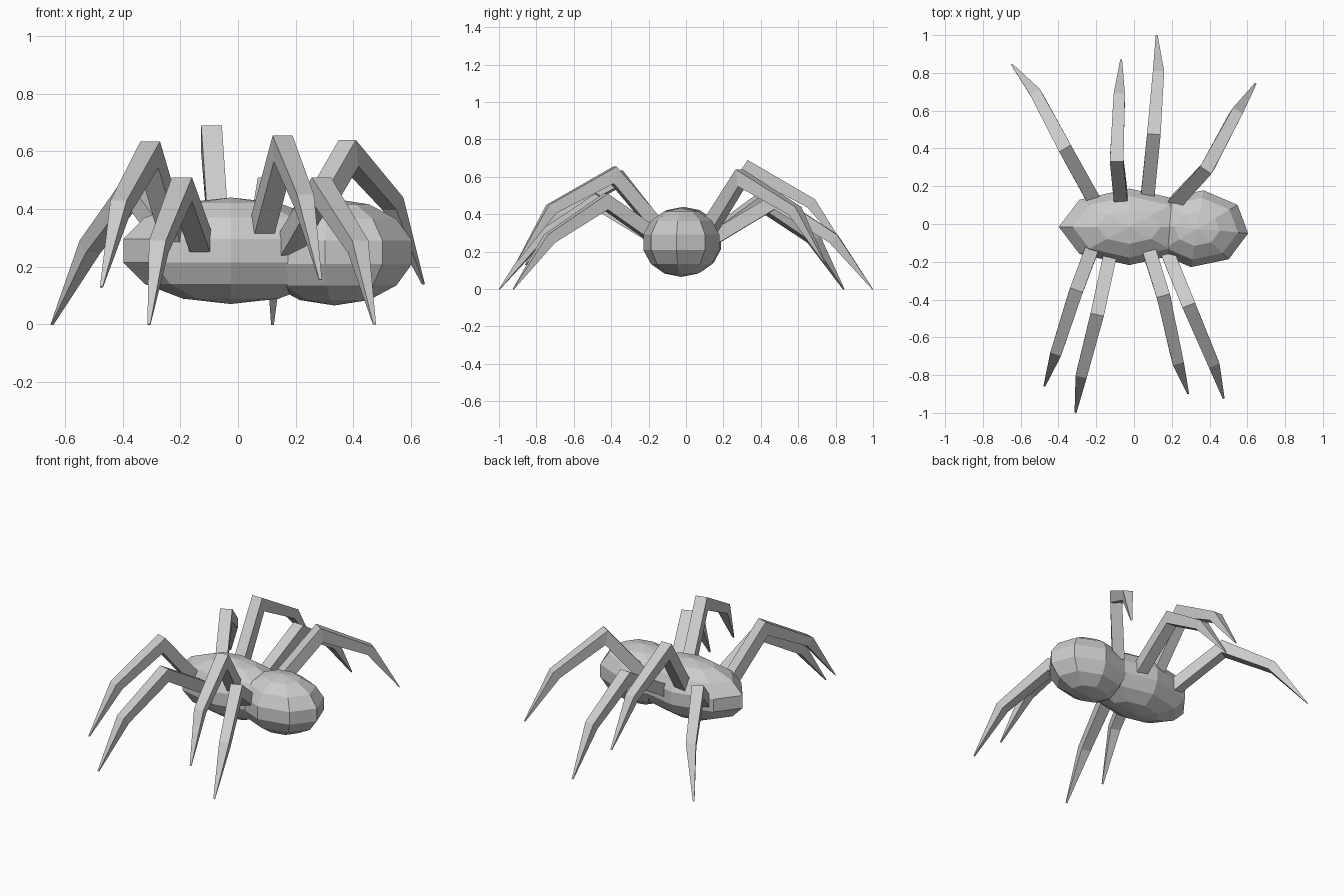
import bpy, bmesh, math
from mathutils import Vector, Matrix

if "Cube" in bpy.data.objects:
    bpy.data.objects.remove(bpy.data.objects["Cube"])


def make_object(name, bm):
    bmesh.ops.recalc_face_normals(bm, faces=bm.faces)
    mesh = bpy.data.meshes.new(name)
    bm.to_mesh(mesh)
    bm.free()
    obj = bpy.data.objects.new(name, mesh)
    bpy.context.collection.objects.link(obj)
    return obj


def body_part(name, center, radii, turn):
    # low-poly ellipsoid with 8 sides and 7 bands
    bm = bmesh.new()
    bmesh.ops.create_uvsphere(bm, u_segments=8, v_segments=7, radius=1)
    m = (Matrix.Translation(center) @ Matrix.Diagonal((*radii, 1))
         @ Matrix.Rotation(math.radians(turn), 4, 'Z'))
    bm.transform(m)
    return make_object(name, bm)


WIDTHS = (0.072, 0.072, 0.060, 0.010)
DEPTHS = (0.075, 0.072, 0.058, 0.008)


def leg(name, points):
    # square tapered tube; points trace the outer (upper) edge, root to tip
    p = [Vector(q) for q in points]
    p[0] -= (p[1] - p[0]).normalized() * 0.06
    flat = p[3] - p[0]
    side = Vector((-flat.y, flat.x, 0)).normalized()
    dirs = [(b - a).normalized() for a, b in zip(p, p[1:])]
    norms = [d.cross(side).normalized() for d in dirs]
    bm = bmesh.new()
    rings = []
    for i in range(4):
        a, b = norms[max(i - 1, 0)], norms[min(i, 2)]
        n = (a + b) / (1 + a.dot(b))
        if n.z < 0:
            n = -n
        s, drop = side * WIDTHS[i] / 2, n * DEPTHS[i]
        if i == 3:
            drop *= 0.5
        rings.append([bm.verts.new(v) for v in
                      (p[i] - s, p[i] + s, p[i] + s - drop, p[i] - s - drop)])
    for r0, r1 in zip(rings, rings[1:]):
        for k in range(4):
            j = (k + 1) % 4
            bm.faces.new((r0[k], r0[j], r1[j], r1[k]))
    bm.faces.new(rings[0])
    bm.faces.new(rings[-1])
    return make_object(name, bm)


# body
body_part("abdomen", (-0.025, -0.015, 0.255), (0.383, 0.208, 0.185), 0)
body_part("head", (0.335, -0.025, 0.250), (0.278, 0.210, 0.185), -7)

# legs: root, knee, ankle, tip
LEGS = {
    "back_leg_1": [(-0.22, 0.14, 0.32), (-0.365, 0.40, 0.51), (-0.525, 0.70, 0.29), (-0.647, 0.845, 0.0)],
    "back_leg_2": [(-0.072, 0.13, 0.40), (-0.092, 0.33, 0.69), (-0.078, 0.69, 0.48), (-0.068, 0.87, 0.19)],
    "back_leg_3": [(0.075, 0.17, 0.33), (0.105, 0.475, 0.51), (0.13, 0.81, 0.29), (0.12, 1.0, 0.0)],
    "back_leg_4": [(0.23, 0.12, 0.38), (0.38, 0.285, 0.64), (0.55, 0.60, 0.44), (0.645, 0.745, 0.14)],
    "front_leg_1": [(-0.23, -0.15, 0.38), (-0.305, -0.35, 0.635), (-0.415, -0.69, 0.43), (-0.475, -0.86, 0.13)],
    "front_leg_2": [(-0.13, -0.18, 0.33), (-0.195, -0.48, 0.51), (-0.28, -0.81, 0.29), (-0.31, -1.0, 0.0)],
    "front_leg_3": [(0.09, -0.17, 0.41), (0.155, -0.38, 0.655), (0.235, -0.74, 0.45), (0.287, -0.90, 0.155)],
    "front_leg_4": [(0.185, -0.17, 0.33), (0.29, -0.43, 0.51), (0.425, -0.75, 0.29), (0.475, -0.925, 0.0)],
}
for name, pts in LEGS.items():
    leg(name, pts)
